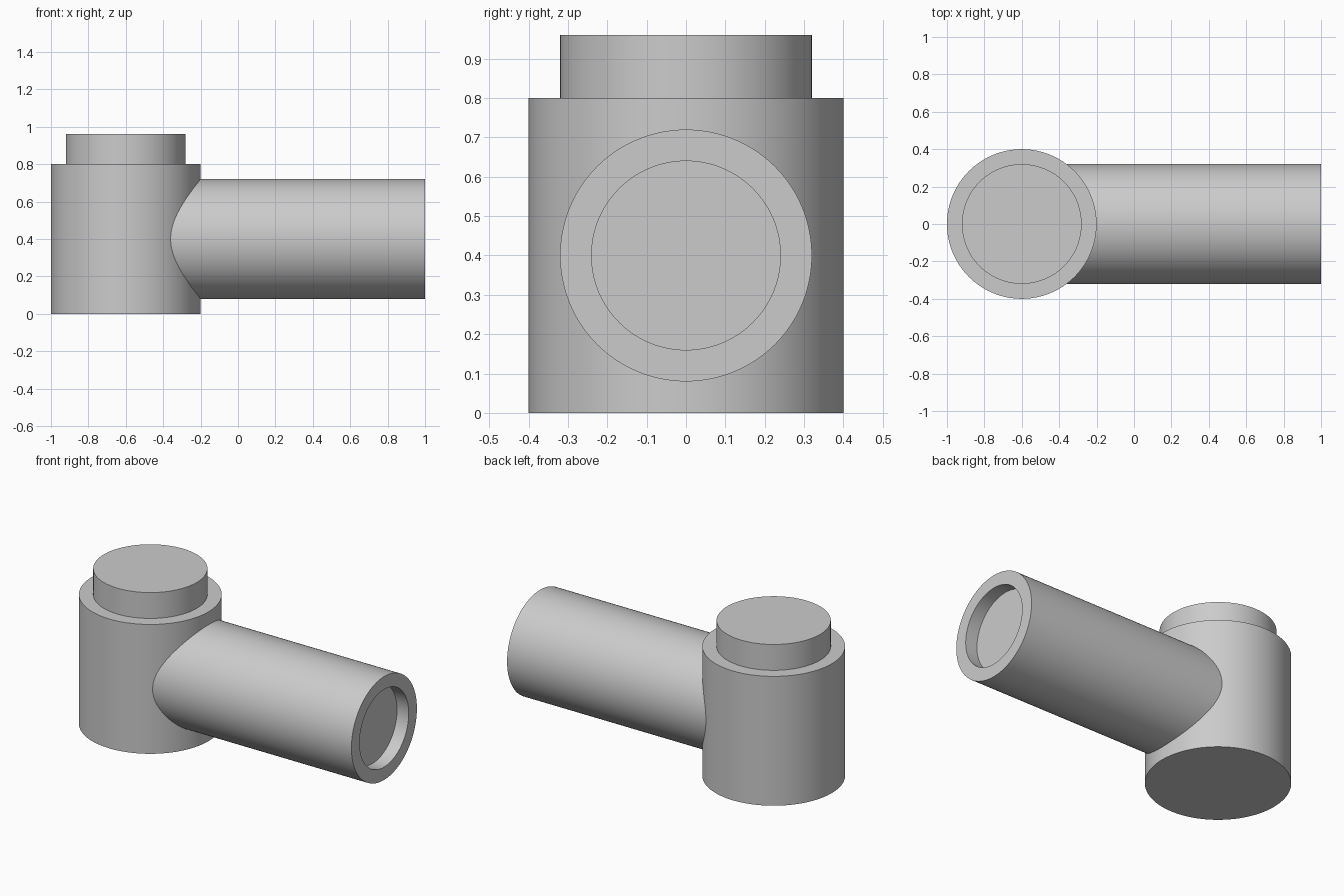
import bpy
import bmesh
import math
from mathutils import Matrix

SEGMENTS = 128

default_cube = bpy.data.objects.get("Cube")
if default_cube:
    bpy.data.objects.remove(default_cube, do_unlink=True)

# Single plain grey finish
grey = bpy.data.materials.new("plain_grey")
grey.use_nodes = True
colour = (0.6, 0.6, 0.6, 1.0)
grey.diffuse_color = colour
grey.node_tree.nodes["Principled BSDF"].inputs["Base Color"].default_value = colour


def turned_part(name, profile, placement):
    """Revolve (radius, height) points about z, cap both ends, then place."""
    bm = bmesh.new()
    rings = []
    for radius, height in profile:
        angles = [2 * math.pi * i / SEGMENTS for i in range(SEGMENTS)]
        rings.append([bm.verts.new((radius * math.cos(a), radius * math.sin(a), height))
                      for a in angles])
    for low, high in zip(rings, rings[1:]):
        for i in range(SEGMENTS):
            j = (i + 1) % SEGMENTS
            bm.faces.new((low[i], low[j], high[j], high[i]))
    bm.faces.new(rings[0][::-1])
    bm.faces.new(rings[-1])
    bmesh.ops.recalc_face_normals(bm, faces=bm.faces)
    bm.transform(placement)
    mesh = bpy.data.meshes.new(name)
    bm.to_mesh(mesh)
    bm.free()
    mesh.materials.append(grey)
    obj = bpy.data.objects.new(name, mesh)
    bpy.context.collection.objects.link(obj)
    bpy.ops.object.select_all(action="DESELECT")
    obj.select_set(True)
    bpy.context.view_layer.objects.active = obj
    bpy.ops.object.shade_smooth_by_angle(angle=math.radians(30))
    return obj


# Upright body with a stepped spigot on top
turned_part("upright_body",
            [(0.4, 0), (0.4, 0.8), (0.32, 0.8), (0.32, 0.96)],
            Matrix.Translation((-0.6, 0, 0)))

# Side arm starting inside the body, with a shallow socket in its free end
turned_part("side_arm",
            [(0.32, 0), (0.32, 1.6), (0.24, 1.6), (0.24, 1.52)],
            Matrix.Translation((-0.6, 0, 0.4)) @ Matrix.Rotation(math.pi / 2, 4, "Y"))
